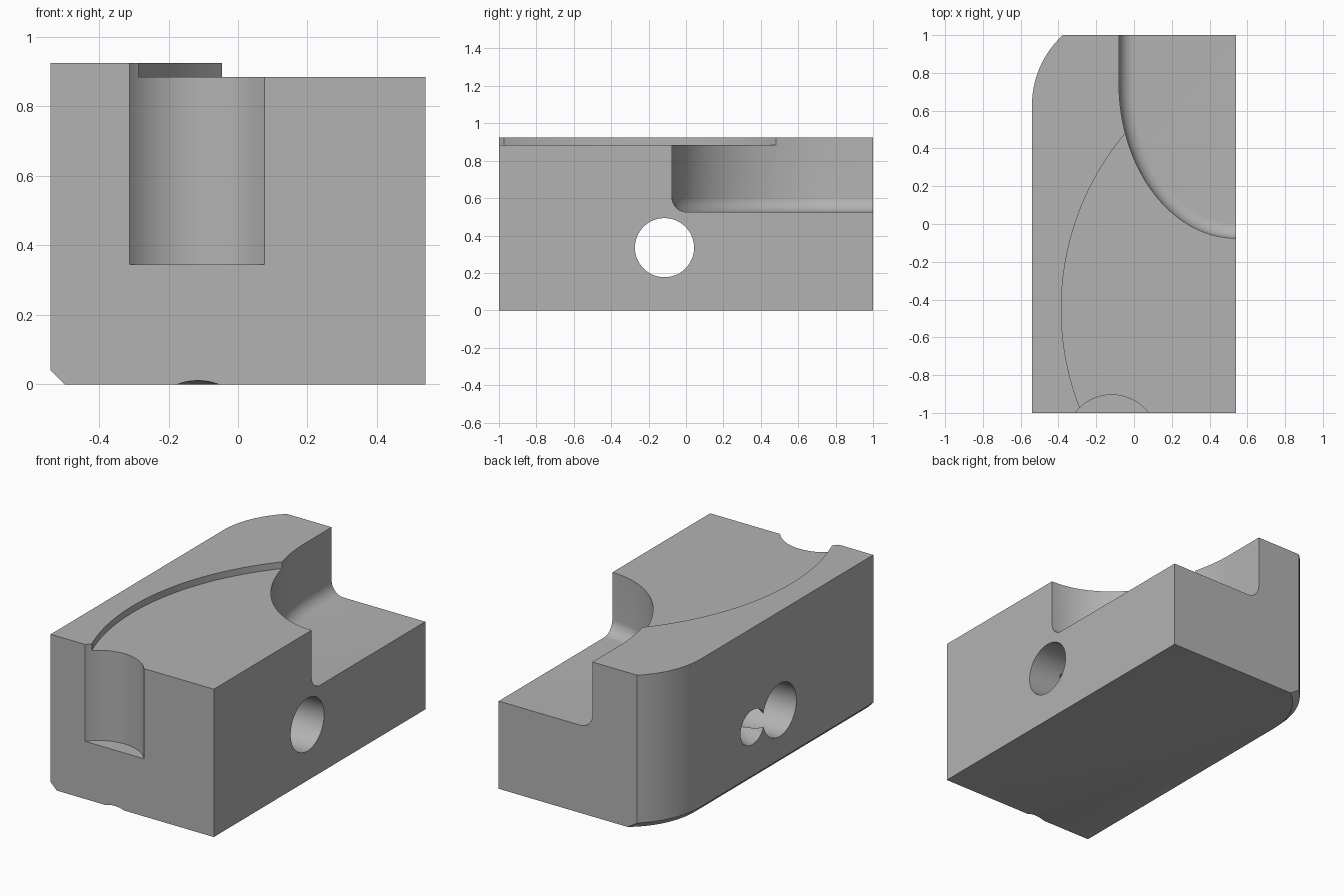
import bpy, bmesh, math
from mathutils import Vector

if "Cube" in bpy.data.objects:
    bpy.data.objects.remove(bpy.data.objects["Cube"])

grey = bpy.data.materials.new("plain grey")
grey.use_nodes = True
COLOUR = (0.45, 0.45, 0.45, 1)
grey.diffuse_color = COLOUR
grey.node_tree.nodes["Principled BSDF"].inputs["Base Color"].default_value = COLOUR


def loft(name, rings):
    """Closed solid through rings given as (outline, height)."""
    bm = bmesh.new()
    loops = [[bm.verts.new((x, y, z)) for x, y in pts] for pts, z in rings]
    n = len(loops[0])
    for a, b in zip(loops, loops[1:]):
        for i in range(n):
            j = (i + 1) % n
            bm.faces.new((a[i], a[j], b[j], b[i]))
    bm.faces.new(loops[0][::-1])
    bm.faces.new(loops[-1])
    bmesh.ops.recalc_face_normals(bm, faces=bm.faces)
    mesh = bpy.data.meshes.new(name)
    bm.to_mesh(mesh)
    bm.free()
    mesh.materials.append(grey)
    obj = bpy.data.objects.new(name, mesh)
    bpy.context.collection.objects.link(obj)
    return obj


def rod(name, start, end, radius, sides=96):
    """Cylinder between two points."""
    start, end = Vector(start), Vector(end)
    axis = end - start
    circle = [(radius * math.cos(t), radius * math.sin(t))
              for t in (2 * math.pi * i / sides for i in range(sides))]
    obj = loft(name, [(circle, 0), (circle, axis.length)])
    turn = axis.to_track_quat('Z', 'Y').to_matrix().to_4x4()
    turn.translation = start
    obj.data.transform(turn)
    return obj


# Block outline with one rounded back corner
def block_outline(inset):
    cx, cy, r = -0.04, 0.63, 0.5 - inset
    end = math.asin((1 - cy) / r)
    arc = [(cx - r * math.cos(end * i / 24), cy + r * math.sin(end * i / 24))
           for i in range(25)]
    return [(0.54, 1), (0.54, -1), (-0.54 + inset, -1)] + arc


# Pocket outline: straight run into a quarter ellipse
def pocket_outline(inset):
    a, b = 0.62 - inset, 0.825 - inset
    curve = [(0.54 - a * math.cos(t), 0.75 - b * math.sin(t))
             for t in (math.pi / 2 * i / 40 for i in range(41))]
    return [(0.7, 1.2), (0.54 - a, 1.2)] + curve + [(0.7, 0.75 - b)]


block = loft("block", [(block_outline(0.04), 0), (block_outline(0), 0.04),
                       (block_outline(0), 0.925)])

# Back pocket with a rounded floor edge
FILLET = 0.08
steps = [math.pi / 2 * i / 10 for i in range(11)]
pocket_rings = [(pocket_outline(FILLET * (1 - math.sin(t))),
                 0.605 - FILLET * math.cos(t)) for t in steps]
pocket = loft("pocket_cutter", pocket_rings + [(pocket_outline(0), 1.1)])

cutters = [
    rod("shallow_recess_cutter", (1.06, -0.45, 0.885), (1.06, -0.45, 1.1), 1.445, 256),
    pocket,
    rod("front_groove_cutter", (-0.1175, -1.15, 0.345), (-0.1175, -1.15, 1.1), 0.2455),
    rod("cross_hole_cutter", (-0.8, -0.115, 0.335), (0.8, -0.115, 0.335), 0.158),
    rod("slanted_hole_cutter", (-0.75, 0.24, 0.33), (0.33, -0.26, 0.33), 0.103),
    rod("bottom_nick_cutter", (-0.115, -1.1, -0.15), (-0.115, -0.8, -0.18), 0.17),
]

for cutter in cutters:
    cutter.hide_render = True
    cut = block.modifiers.new(cutter.name, 'BOOLEAN')
    cut.operation = 'DIFFERENCE'
    cut.solver = 'EXACT'
    cut.object = cutter

# Bake the cuts and drop the cutters
bpy.context.view_layer.update()
result = bpy.data.meshes.new_from_object(
    block.evaluated_get(bpy.context.evaluated_depsgraph_get()))
block.modifiers.clear()
block.data = result
for cutter in cutters:
    bpy.data.objects.remove(cutter)

bpy.ops.object.select_all(action='DESELECT')
block.select_set(True)
bpy.context.view_layer.objects.active = block
bpy.ops.object.shade_smooth_by_angle(angle=math.radians(25))
